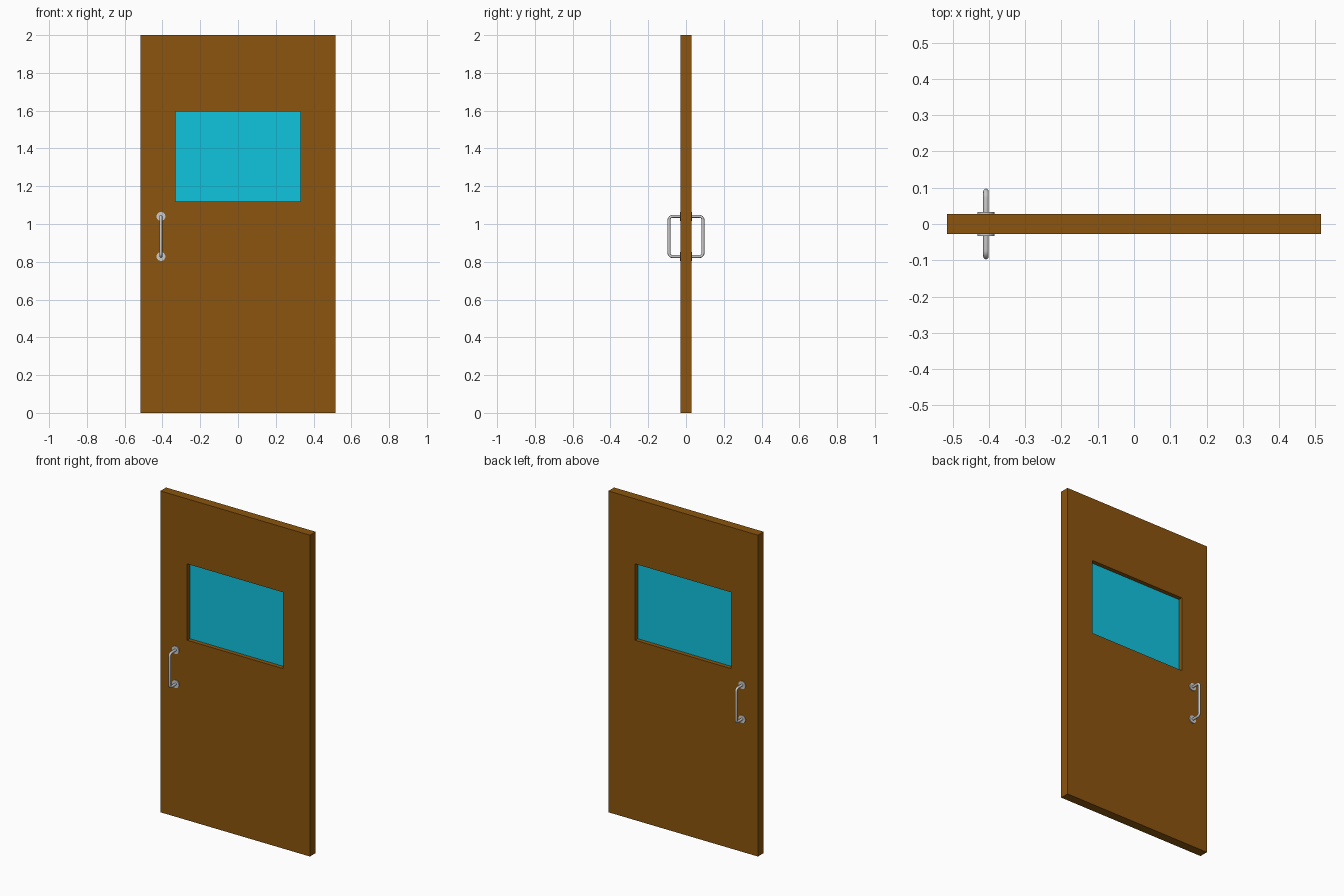
import bpy, bmesh, math

if "Cube" in bpy.data.objects:
    bpy.data.objects.remove(bpy.data.objects["Cube"])

W, T, H = 0.515, 0.028, 2.0           # door half width, half thickness, height
WX, WZ0, WZ1 = 0.33, 1.12, 1.595      # window half width, sill and head heights
HX, HZ0, HZ1 = -0.408, 0.828, 1.04    # handle position and mount heights


def material(name, color):
    m = bpy.data.materials.new(name)
    m.diffuse_color = (*color, 1)
    m.use_nodes = True
    m.node_tree.nodes["Principled BSDF"].inputs["Base Color"].default_value = m.diffuse_color
    return m


def add_mesh(name, bm, mat=None):
    bmesh.ops.recalc_face_normals(bm, faces=bm.faces)
    me = bpy.data.meshes.new(name)
    bm.to_mesh(me)
    bm.free()
    ob = bpy.data.objects.new(name, me)
    bpy.context.collection.objects.link(ob)
    if mat:
        me.materials.append(mat)
    return ob


# Door slab: rectangular ring around the window, extruded through its thickness
bm = bmesh.new()
outer = [(-W, 0), (W, 0), (W, H), (-W, H)]
inner = [(-WX, WZ0), (WX, WZ0), (WX, WZ1), (-WX, WZ1)]
vo = [bm.verts.new((x, -T, z)) for x, z in outer]
vi = [bm.verts.new((x, -T, z)) for x, z in inner]
for i in range(4):
    j = (i + 1) % 4
    bm.faces.new((vo[i], vo[j], vi[j], vi[i]))
ext = bmesh.ops.extrude_face_region(bm, geom=bm.faces[:])
bmesh.ops.translate(bm, vec=(0, 2 * T, 0),
                    verts=[g for g in ext["geom"] if isinstance(g, bmesh.types.BMVert)])
add_mesh("door_slab", bm, material("wood", (0.258, 0.089, 0.004)))

# Window pane: thin sheet in the middle of the opening
bm = bmesh.new()
bmesh.ops.create_cube(bm, size=1)
bmesh.ops.scale(bm, vec=(2 * WX, 0.004, WZ1 - WZ0), verts=bm.verts)
pane = add_mesh("window_pane", bm, material("glass", (0.005, 0.552, 0.73)))
pane.location.z = (WZ0 + WZ1) / 2

# Pull handles, one per side
REACH, BEND, TUBE = 0.09, 0.018, 0.0075
for side, s in (("front", -1), ("back", 1)):
    # Bent tube path with rounded corners
    path = [(T, HZ0)]
    for cz, start in ((HZ0 + BEND, -90), (HZ1 - BEND, 0)):
        for k in range(7):
            a = math.radians(start + 15 * k)
            path.append((REACH - BEND + BEND * math.cos(a), cz + BEND * math.sin(a)))
    path.append((T, HZ1))
    cu = bpy.data.curves.new(side + "_handle", "CURVE")
    cu.dimensions = "3D"
    cu.bevel_depth = TUBE
    cu.bevel_resolution = 4
    sp = cu.splines.new("POLY")
    sp.points.add(len(path) - 1)
    for p, (y, z) in zip(sp.points, path):
        p.co = (HX, s * y, z, 1)
    bpy.context.collection.objects.link(bpy.data.objects.new(side + "_handle", cu))

    # Round mounting plates
    for level, z in (("lower", HZ0), ("upper", HZ1)):
        bpy.ops.mesh.primitive_cylinder_add(
            vertices=32, radius=0.0235, depth=0.006,
            location=(HX, s * (T + 0.002), z), rotation=(math.pi / 2, 0, 0))
        plate = bpy.context.object
        plate.name = f"{side}_{level}_mounting_plate"
        bpy.ops.object.shade_smooth_by_angle(angle=math.radians(35))
